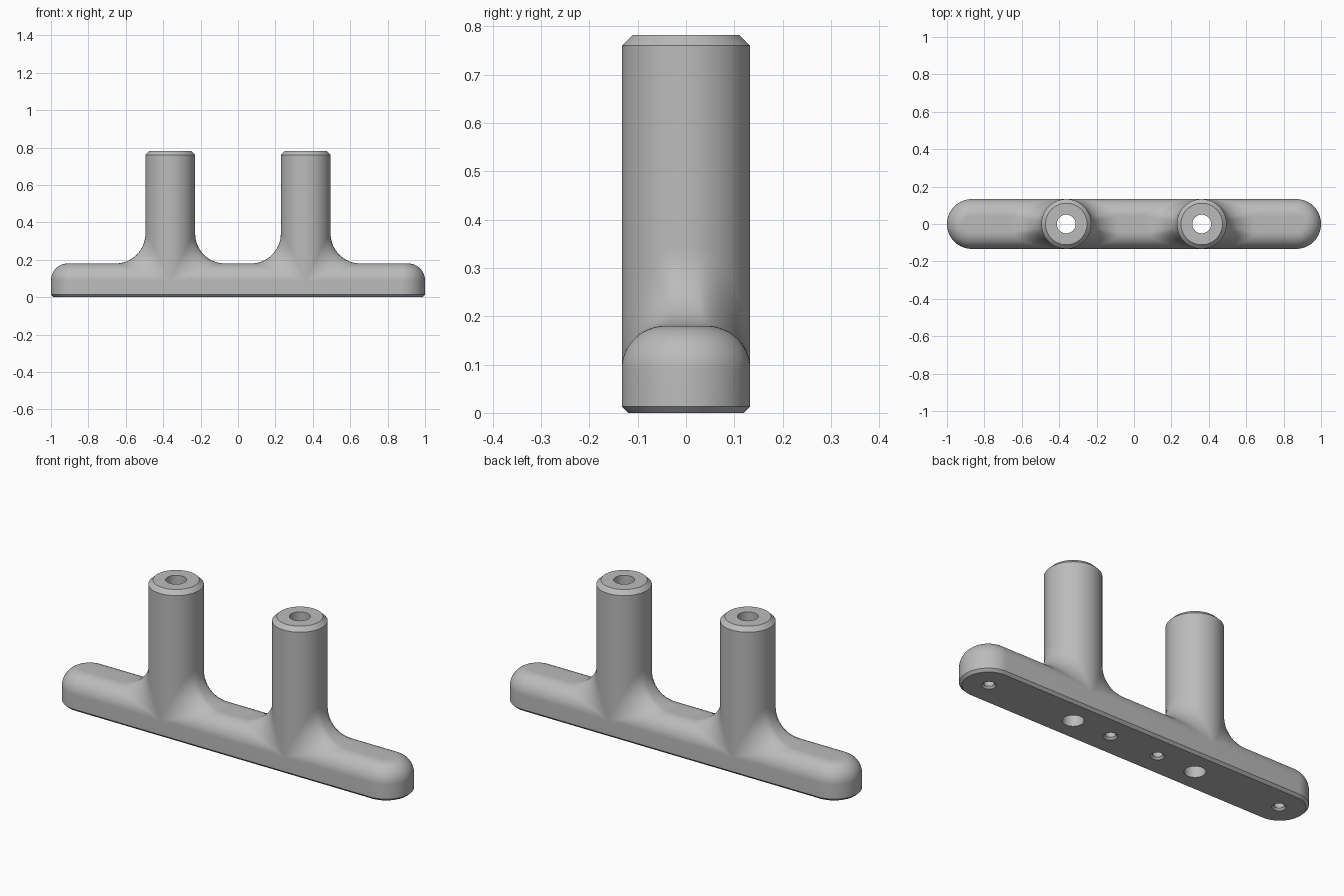
import bpy, bmesh, math
from mathutils import Vector

cube = bpy.data.objects.get("Cube")
if cube:
    bpy.data.objects.remove(cube)

HALF_LEN, RAD, TOP, ROUND = 1.0, 0.133, 0.18, 0.09   # bar size and edge rounding
POST_X, POST_TOP, BORE = 0.362, 0.782, 0.05
FLAT = RAD - ROUND
FILLET = 0.16
SEG = 96

grey = bpy.data.materials.new("grey")
grey.use_nodes = True
COLOUR = (0.5, 0.5, 0.5, 1)
grey.diffuse_color = COLOUR
grey.node_tree.nodes["Principled BSDF"].inputs["Base Color"].default_value = COLOUR


def make(name, bm):
    me = bpy.data.meshes.new(name)
    bm.to_mesh(me)
    bm.free()
    me.materials.append(grey)
    ob = bpy.data.objects.new(name, me)
    bpy.context.collection.objects.link(ob)
    return ob


def smooth(ob):
    bpy.ops.object.select_all(action='DESELECT')
    ob.select_set(True)
    bpy.context.view_layer.objects.active = ob
    bpy.ops.object.shade_smooth_by_angle(angle=math.radians(30))


def rings(profile, x=0, spread=0, closed=False):
    """Stack of (radius, z) rings; spread pulls the circles into a long slot shape."""
    bm = bmesh.new()
    loops = []
    for r, z in profile:
        loop = []
        for i in range(SEG):
            a = math.tau * (i + 0.5) / SEG
            side = math.copysign(spread, math.cos(a))
            loop.append(bm.verts.new((x + side + r * math.cos(a), r * math.sin(a), z)))
        loops.append(loop)
    pairs = list(zip(loops, loops[1:]))
    if closed:
        pairs.append((loops[-1], loops[0]))
    else:
        bm.faces.new(loops[0])
        bm.faces.new(loops[-1])
    for a, b in pairs:
        for i in range(SEG):
            j = (i + 1) % SEG
            bm.faces.new((a[i], a[j], b[j], b[i]))
    bmesh.ops.recalc_face_normals(bm, faces=bm.faces)
    return bm


# Base bar: chamfered underside, rounded upper edge
profile = [(RAD - 0.013, 0), (RAD, 0.013)]
for k in range(17):
    a = math.pi / 2 * k / 16
    profile.append((FLAT + ROUND * math.cos(a), TOP - ROUND + ROUND * math.sin(a)))
bar = make("base_bar", rings(profile, spread=HALF_LEN - RAD))

# Holes in the bar: two through bores and four countersunk blind screw holes
holes = []
for s in (-1, 1):
    holes.append(make("bore_cutter", rings([(BORE, -0.1), (BORE, 0.4)], s * POST_X)))
    for x in (0.14, 0.863):
        sink = [(0.044, -0.01), (0.024, 0.01), (0.024, 0.12)]
        holes.append(make("screw_cutter", rings(sink, s * x)))
for cutter in holes:
    cutter.hide_render = True
    mod = bar.modifiers.new("hole", 'BOOLEAN')
    mod.operation = 'DIFFERENCE'
    mod.solver = 'EXACT'
    mod.object = cutter
    bpy.context.view_layer.objects.active = bar
    bpy.ops.object.modifier_apply(modifier=mod.name)
    bpy.data.objects.remove(cutter)
smooth(bar)


def fillet(x):
    """Surface of a ball rolled around the post where it meets the rounded bar."""
    bm = bmesh.new()
    steps, grid = 16, []
    for i in range(SEG):
        phi = math.tau * i / SEG
        out = Vector((math.cos(phi), math.sin(phi), 0))
        centre = out * (RAD + FILLET)
        over = max(0, abs(centre.y) - FLAT) / (ROUND + FILLET)
        lean = math.asin(min(1, over))
        centre.z = TOP - ROUND + (ROUND + FILLET) * math.cos(lean)
        down = Vector((0, -math.copysign(math.sin(lean), centre.y), -math.cos(lean)))
        angle = out.angle(-down)
        row = []
        for k in range(steps + 1):
            t = k / steps
            if angle < 0.001:
                d = -out
            else:
                d = (-out * math.sin((1 - t) * angle) + down * math.sin(t * angle)) / math.sin(angle)
            row.append(bm.verts.new(centre + d * FILLET + Vector((x, 0, 0))))
        grid.append(row)
    for i in range(SEG):
        a, b = grid[i], grid[(i + 1) % SEG]
        for k in range(steps):
            bm.faces.new((a[k], a[k + 1], b[k + 1], b[k]))
    bmesh.ops.remove_doubles(bm, verts=bm.verts, dist=0.0002)
    bm.normal_update()
    if sum(f.normal.z * f.calc_area() for f in bm.faces) < 0:
        bmesh.ops.reverse_faces(bm, faces=bm.faces)
    return bm


# Posts: chamfered tubes blended into the bar
for s, side in ((-1, "right"), (1, "left")):
    tube = [(BORE, 0.09), (RAD, 0.09), (RAD, POST_TOP - 0.022),
            (RAD - 0.022, POST_TOP), (BORE, POST_TOP)]
    smooth(make(side + "_post", rings(tube, s * POST_X, closed=True)))
    smooth(make(side + "_post_fillet", fillet(s * POST_X)))
